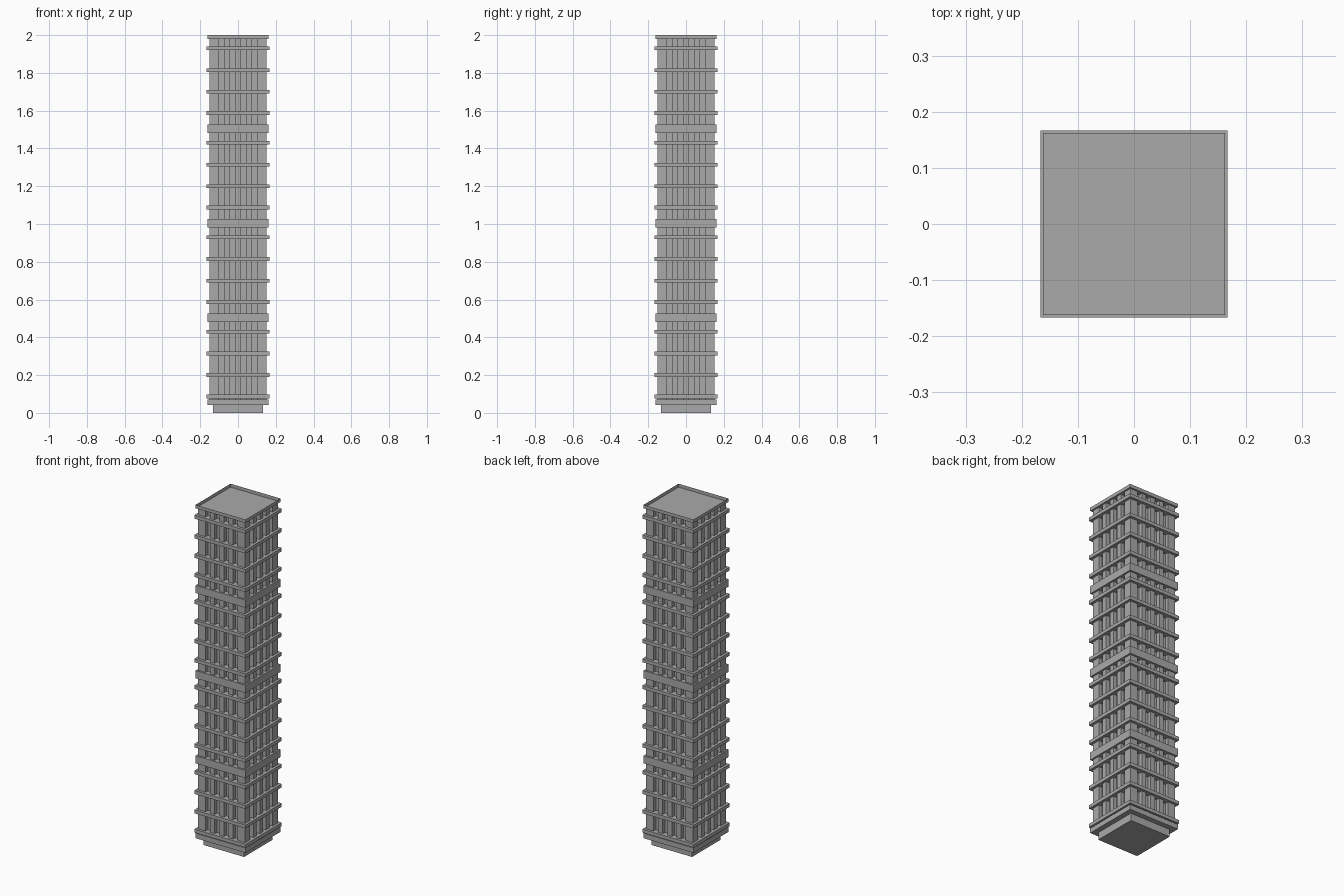
import bpy
import bmesh
from mathutils import Matrix, Vector

if "Cube" in bpy.data.objects:
    bpy.data.objects.remove(bpy.data.objects["Cube"])

stone = bpy.data.materials.new("stone_grey")
stone.use_nodes = True
GREY = (0.4, 0.4, 0.4, 1)
stone.diffuse_color = GREY
stone.node_tree.nodes["Principled BSDF"].inputs["Base Color"].default_value = GREY

CORE, FACE, BAND, LEDGE, BASE = 0.13, 0.152, 0.162, 0.167, 0.132
OPENING = 0.104          # half width between the corner piers
SLOT = OPENING * 2 / 7   # width of each gap and each slim pier
STOREY = 0.5


def add_box(bm, low, high):
    low, high = Vector(low), Vector(high)
    matrix = Matrix.Translation((low + high) / 2) @ Matrix.Diagonal((*(high - low), 1))
    return bmesh.ops.create_cube(bm, size=1, matrix=matrix)["verts"]


def add_slab(bm, half, z0, z1):
    return add_box(bm, (-half, -half, z0), (half, half, z1))


def finish(name, bm):
    mesh = bpy.data.meshes.new(name)
    bm.to_mesh(mesh)
    bm.free()
    mesh.materials.append(stone)
    obj = bpy.data.objects.new(name, mesh)
    bpy.context.collection.objects.link(obj)
    return obj


# Plinth and recessed core wall
bm = bmesh.new()
add_slab(bm, BASE, 0, 0.043)
finish("base_plinth", bm)
bm = bmesh.new()
add_slab(bm, CORE, 0.043, 1.98)
finish("core_wall", bm)

# Corner piers and three slim piers on every side
bm = bmesh.new()
for sx in (-1, 1):
    for sy in (-1, 1):
        xs = sorted((sx * OPENING, sx * FACE))
        ys = sorted((sy * OPENING, sy * FACE))
        add_box(bm, (xs[0], ys[0], 0.06), (xs[1], ys[1], 1.98))
finish("corner_piers", bm)

bm = bmesh.new()
for turn in range(4):
    rotation = Matrix.Rotation(turn * 1.5707963, 3, "Z")
    for i in (-1, 0, 1):
        x = i * 2 * SLOT
        verts = add_box(bm, (x - SLOT / 2, -FACE, 0.06), (x + SLOT / 2, -CORE + 0.005, 1.98))
        bmesh.ops.rotate(bm, verts=verts, matrix=rotation, cent=(0, 0, 0))
finish("slim_piers", bm)

# Thin ledges at each floor
bm = bmesh.new()
for storey in range(4):
    for z in (0.087, 0.2, 0.314, 0.43):
        z += storey * STOREY
        add_slab(bm, LEDGE, z - 0.01, z + 0.01)
finish("floor_ledges", bm)

# Broad bands between the storey groups
bm = bmesh.new()
add_slab(bm, BAND, 0.043, 0.072)
for storey in (1, 2, 3):
    add_slab(bm, BAND, storey * STOREY - 0.018, storey * STOREY + 0.027)
finish("broad_bands", bm)

# Roof tray with a thin upstanding rim
bm = bmesh.new()
add_slab(bm, BAND, 1.98, 2.0)
bm.normal_update()
bmesh.ops.delete(bm, geom=[f for f in bm.faces if f.normal.z > 0.5], context="FACES")
finish("roof_tray", bm)
